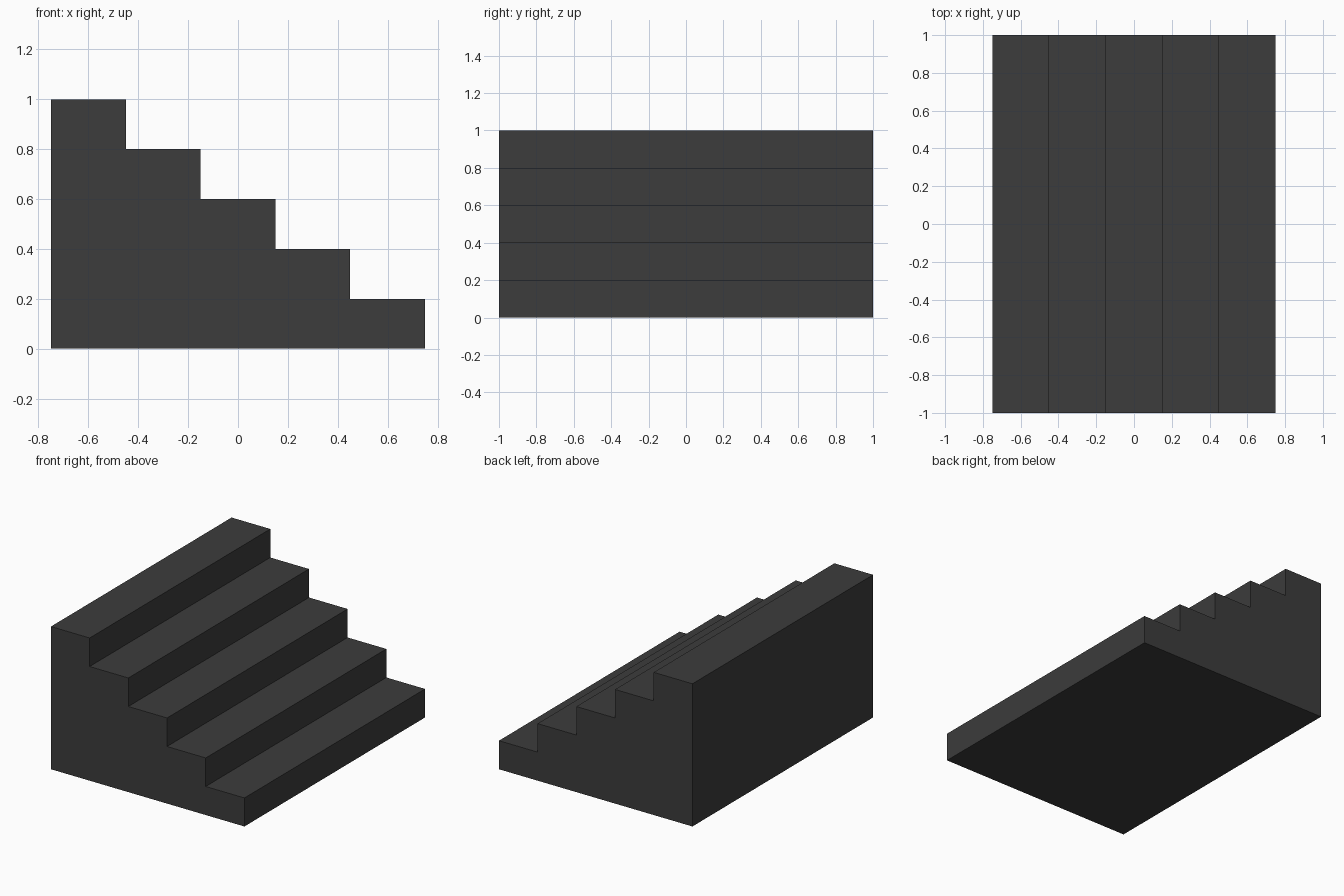
import bpy
import bmesh
from mathutils import Vector

cube = bpy.data.objects.get("Cube")
if cube:
    bpy.data.objects.remove(cube, do_unlink=True)

STEPS, TREAD, RISE, WIDTH = 5, 0.3, 0.2, 2.0

# Charcoal finish
charcoal = bpy.data.materials.new("charcoal")
charcoal.use_nodes = True
colour = (0.045, 0.045, 0.045, 1)
charcoal.diffuse_color = colour
charcoal.node_tree.nodes["Principled BSDF"].inputs["Base Color"].default_value = colour

# Stepped side profile, climbing towards -x
half = STEPS * TREAD / 2
profile = [(-half, 0), (half, 0)]
for i in range(STEPS):
    x, z = half - i * TREAD, (i + 1) * RISE
    profile += [(x, z), (x - TREAD, z)]

# Solid staircase: extrude the profile across its width
bm = bmesh.new()
side = bm.faces.new([bm.verts.new((x, -WIDTH / 2, z)) for x, z in profile])
result = bmesh.ops.extrude_face_region(bm, geom=[side], use_keep_orig=True)
moved = [g for g in result["geom"] if isinstance(g, bmesh.types.BMVert)]
bmesh.ops.translate(bm, verts=moved, vec=Vector((0, WIDTH, 0)))
bmesh.ops.recalc_face_normals(bm, faces=bm.faces)

mesh = bpy.data.meshes.new("staircase")
bm.to_mesh(mesh)
bm.free()
mesh.materials.append(charcoal)
staircase = bpy.data.objects.new("staircase", mesh)
bpy.context.collection.objects.link(staircase)
